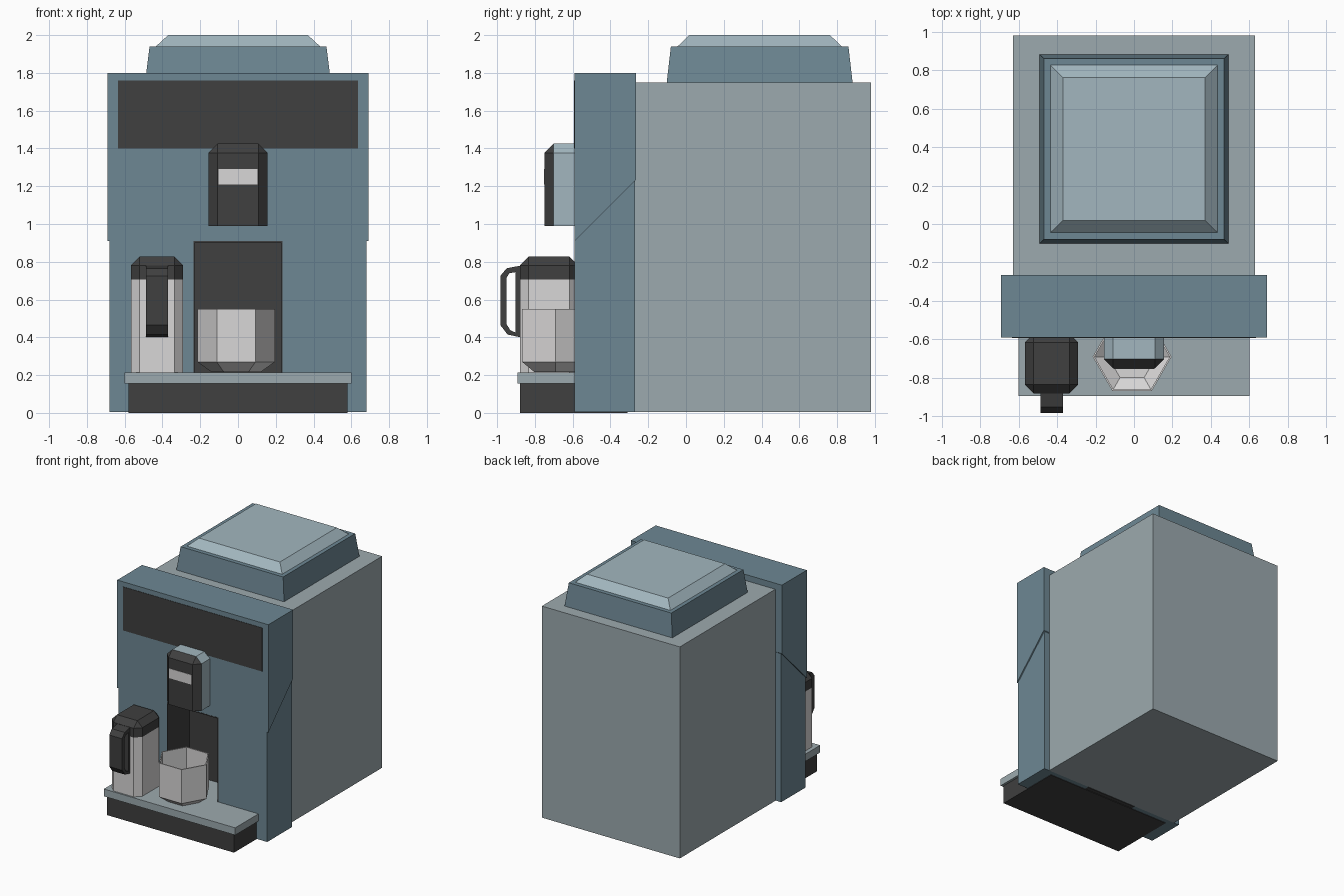
import bpy, bmesh, math

if "Cube" in bpy.data.objects:
    bpy.data.objects.remove(bpy.data.objects["Cube"])


def material(name, rgb):
    m = bpy.data.materials.new(name)
    m.diffuse_color = (*rgb, 1)
    m.use_nodes = True
    m.node_tree.nodes["Principled BSDF"].inputs["Base Color"].default_value = m.diffuse_color
    return m


BLUE = material("slate_blue", (0.155, 0.245, 0.295))
GREY = material("pale_blue_grey", (0.335, 0.40, 0.425))
LID = material("light_steel_blue", (0.36, 0.47, 0.52))
DARK = material("charcoal", (0.05, 0.05, 0.05))
WHITE = material("off_white", (0.69, 0.68, 0.68))


def finish(name, bm, mats, rule=None):
    bmesh.ops.recalc_face_normals(bm, faces=bm.faces)
    if rule:
        for f in bm.faces:
            f.material_index = rule(f.calc_center_median())
    me = bpy.data.meshes.new(name)
    bm.to_mesh(me)
    bm.free()
    for m in mats:
        me.materials.append(m)
    ob = bpy.data.objects.new(name, me)
    bpy.context.collection.objects.link(ob)
    return ob


def loft(name, rings, mat, closed=False):
    """Bridge equal-length point rings; cap the ends unless closed."""
    bm = bmesh.new()
    vs = [[bm.verts.new(p) for p in r] for r in rings]
    n = len(vs[0])
    for i in range(len(vs) if closed else len(vs) - 1):
        a, b = vs[i], vs[(i + 1) % len(vs)]
        for j in range(n):
            k = (j + 1) % n
            bm.faces.new((a[j], a[k], b[k], b[j]))
    if not closed:
        bm.faces.new(vs[0])
        bm.faces.new(vs[-1])
    return finish(name, bm, [mat])


def rect(x0, x1, y0, y1, z):
    return [(x0, y0, z), (x1, y0, z), (x1, y1, z), (x0, y1, z)]


def box(name, x0, x1, y0, y1, z0, z1, mat):
    return loft(name, [rect(x0, x1, y0, y1, z0), rect(x0, x1, y0, y1, z1)], mat)


def side_prism(name, profile, x0, x1, mat):
    return loft(name, [[(x, y, z) for y, z in profile] for x in (x0, x1)], mat)


def chamfer_box(name, x0, x1, y0, y1, z0, z1, width, mats, rule, cut=None):
    """Box with every edge chamfered except around the bottom."""
    bm = bmesh.new()
    bmesh.ops.create_cube(bm, size=1)
    for v in bm.verts:
        v.co = (x0 if v.co.x < 0 else x1, y0 if v.co.y < 0 else y1,
                z0 if v.co.z < 0 else z1)
    edges = [e for e in bm.edges if max(v.co.z for v in e.verts) > z0 + 1e-4]
    bmesh.ops.bevel(bm, geom=edges, offset=width, segments=1, affect='EDGES')
    if cut:
        bmesh.ops.bisect_plane(bm, geom=bm.verts[:] + bm.edges[:] + bm.faces[:],
                               plane_co=(0, 0, cut), plane_no=(0, 0, 1))
    return finish(name, bm, mats, rule)


# Rear housing
box("main_body", -0.63, 0.63, -0.27, 0.98, 0.004, 1.75, GREY)

# Front fascia: full-width upper part, slightly narrower legs beside the recess
F = -0.59
side_prism("upper_fascia", [(F, 0.91), (F, 1.8), (-0.265, 1.8), (-0.265, 1.235)],
           -0.69, 0.69, BLUE)
for side, s in (("left", -1), ("right", 1)):
    side_prism(side + "_fascia_leg",
               [(F, 0.004), (F, 0.91), (-0.27, 1.23), (-0.27, 0.004)],
               s * 0.235, s * 0.68, BLUE)
    box(side + "_recess_wall", s * 0.228, s * 0.236, F - 0.001, -0.31, 0.2, 0.91, DARK)
box("recess_ceiling", -0.235, 0.235, F - 0.001, -0.3, 0.902, 0.911, DARK)
box("recess_back", -0.235, 0.235, -0.31, -0.275, 0.004, 0.91, DARK)
box("display_panel", -0.635, 0.635, F - 0.003, F + 0.004, 1.40, 1.76, DARK)

# Drip tray
box("drip_tray_base", -0.58, 0.58, -0.88, -0.31, 0, 0.155, DARK)
box("drip_tray_top", -0.60, 0.60, -0.893, -0.31, 0.155, 0.215, GREY)

# Bean hopper and lid
loft("hopper", [rect(-0.493, 0.493, -0.103, 0.883, 1.74),
                rect(-0.468, 0.468, -0.08, 0.86, 1.94)], BLUE)
loft("hopper_lid", [rect(-0.435, 0.435, -0.045, 0.825, 1.935),
                    rect(-0.435, 0.435, -0.045, 0.825, 1.94),
                    rect(-0.37, 0.37, 0.018, 0.762, 2.0)], LID)

# Spout: dark front, light sides, with a pale label plate
chamfer_box("spout", -0.157, 0.157, -0.75, -0.53, 0.99, 1.425, 0.048,
            [LID, DARK], lambda c: int(c.y < -0.70))
box("spout_label", -0.103, 0.103, -0.753, -0.746, 1.21, 1.29, WHITE)

# Milk jug with dark lid and loop handle
chamfer_box("milk_jug", -0.567, -0.29, -0.88, -0.57, 0.215, 0.827, 0.046,
            [WHITE, DARK], lambda c: int(c.z > 0.705), cut=0.705)
outer = [(-0.875, 0.78), (-0.95, 0.765), (-0.983, 0.725),
         (-0.983, 0.465), (-0.945, 0.415), (-0.875, 0.40)]
inner = [(-0.902, 0.745), (-0.935, 0.74), (-0.95, 0.715),
         (-0.95, 0.47), (-0.93, 0.437), (-0.902, 0.425)]
loft("jug_handle", [[(x, y, z) for y, z in prof] for prof, x in
                    ((outer, -0.487), (outer, -0.37), (inner, -0.37), (inner, -0.487))],
     DARK, closed=True)


# Hexagonal cup, open at the top
def hexagon(r, z):
    return [(-0.01 + r * math.cos(i * math.pi / 3),
             -0.69 + r * math.sin(i * math.pi / 3), z) for i in range(6)]


loft("cup", [hexagon(r, z) for r, z in
             ((0.13, 0.216), (0.205, 0.27), (0.205, 0.55),
              (0.195, 0.55), (0.195, 0.28), (0.125, 0.232))], WHITE)
